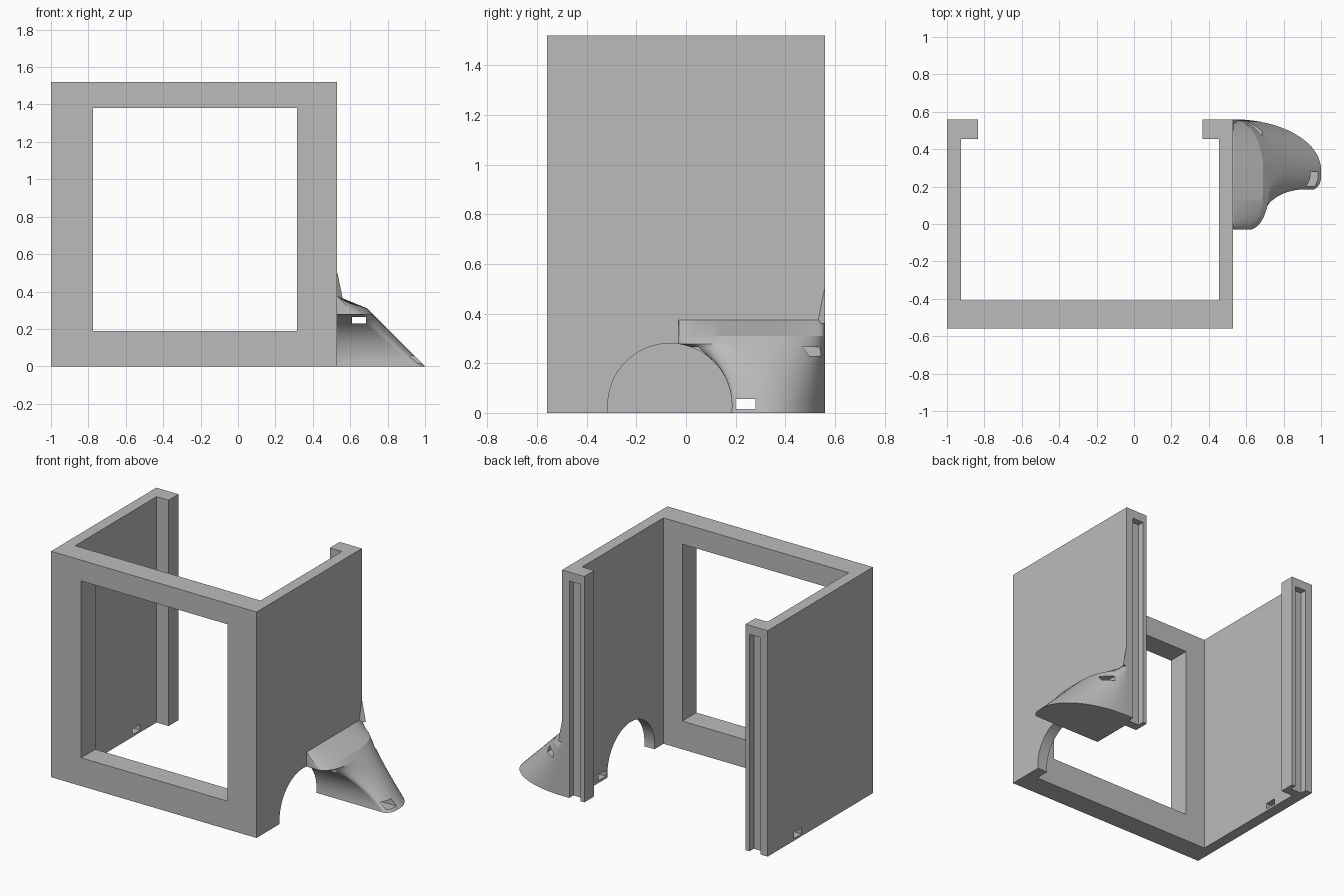
import bpy, bmesh, math

cube = bpy.data.objects.get("Cube")
if cube:
    bpy.data.objects.remove(cube, do_unlink=True)

grey = bpy.data.materials.new("plain grey")
grey.use_nodes = True
grey.diffuse_color = (0.5, 0.5, 0.5, 1)
grey.node_tree.nodes["Principled BSDF"].inputs["Base Color"].default_value = (0.5, 0.5, 0.5, 1)

WALL, BACK, TOP = 0.53, 0.56, 1.52


def loft(name, rings):
    """Closed solid through a list of equal-length rings."""
    bm = bmesh.new()
    loops = [[bm.verts.new(p) for p in ring] for ring in rings]
    n = len(loops[0])
    for a, b in zip(loops, loops[1:]):
        for i in range(n):
            j = (i + 1) % n
            bm.faces.new((a[i], a[j], b[j], b[i]))
    bm.faces.new(loops[0])
    bm.faces.new(loops[-1])
    bmesh.ops.recalc_face_normals(bm, faces=bm.faces)
    mesh = bpy.data.meshes.new(name)
    bm.to_mesh(mesh)
    bm.free()
    mesh.materials.append(grey)
    obj = bpy.data.objects.new(name, mesh)
    bpy.context.collection.objects.link(obj)
    return obj


def prism(name, outline, z0, z1):
    return loft(name, [[(x, y, z) for x, y in outline] for z in (z0, z1)])


def box(x0, x1, y0, y1, z0, z1):
    return prism("cutter", [(x0, y0), (x1, y0), (x1, y1), (x0, y1)], z0, z1)


def cut(obj, cutter):
    mod = obj.modifiers.new("cut", "BOOLEAN")
    mod.operation, mod.solver, mod.object = "DIFFERENCE", "EXACT", cutter
    cutter.hide_render = True
    bpy.context.view_layer.objects.active = obj
    bpy.ops.object.modifier_apply(modifier=mod.name)
    bpy.data.objects.remove(cutter, do_unlink=True)


def smooth(obj, degrees):
    bpy.ops.object.select_all(action="DESELECT")
    obj.select_set(True)
    bpy.context.view_layer.objects.active = obj
    bpy.ops.object.shade_smooth_by_angle(angle=math.radians(degrees))


# U-shaped housing with inward lips at the back
housing = prism("housing", [
    (-1, -BACK), (WALL, -BACK), (WALL, BACK), (0.365, BACK), (0.365, 0.455),
    (0.455, 0.455), (0.455, -0.41), (-0.925, -0.41), (-0.925, 0.455),
    (-0.835, 0.455), (-0.835, BACK), (-1, BACK)], 0, TOP)

# Front window, rear grooves and cable slot
cut(housing, box(-0.775, 0.315, -0.7, -0.3, 0.19, 1.38))
for x in (-0.947, 0.395):
    cut(housing, box(x, x + 0.082, 0.515, 0.7, -0.1, 1.46))
cut(housing, box(-1.2, 0.7, 0.2, 0.28, 0.015, 0.055))

# Round arch through one side wall
ARCH_Y, ARCH_Z, ARCH_R = -0.065, 0.03, 0.25
circle = [(ARCH_Y + ARCH_R * math.cos(math.tau * i / 64),
           ARCH_Z + ARCH_R * math.sin(math.tau * i / 64)) for i in range(64)]
cut(housing, loft("cutter", [[(x, y, z) for y, z in circle] for x in (0.4, 0.6)]))
smooth(housing, 20)


# Flared fender, lofted from horizontal sections
def fender_ring(z):
    width = 0.47 - z if z <= 0.31 else max(0.003, 0.16 * (0.375 - z) / 0.065)
    rise = ARCH_R ** 2 - (z - ARCH_Z) ** 2
    front = max(-0.03, ARCH_Y + math.sqrt(max(0, rise)))
    a, b = min(0.05 + 0.2 * z, width * 0.7), 0.07 + 0.5 * z
    mid = 0.29
    ring = []
    for i in range(21):
        t = math.pi / 2 * i / 20
        ring.append((WALL + width * math.sin(t), mid + (BACK - mid) * math.cos(t), z))
    for i in range(13):
        t = math.pi / 2 * i / 12
        ring.append((WALL + width - a + a * math.cos(t), front + b - b * math.sin(t), z))
    ring.append((WALL, front, z))
    return ring


levels = [ARCH_Z + ARCH_R * math.sin(math.pi / 2 * i / 14) for i in range(15)]
fender = loft("fender", [fender_ring(z) for z in [0] + levels + [0.295, 0.31, 0.375]])
cut(fender, box(0.5, 1.2, 0.2, 0.28, 0.015, 0.055))
cut(fender, box(0.61, 0.685, -0.2, 0.7, 0.23, 0.265))
smooth(fender, 20)

# Thin tip where the fender sweeps up the wall
tip = loft("fender_tip", [
    [(WALL, 0.53, 0.36), (WALL + 0.03, BACK, 0.36), (WALL, BACK, 0.36)],
    [(WALL, 0.558, 0.5), (WALL + 0.002, BACK, 0.5), (WALL, BACK, 0.5)]])
